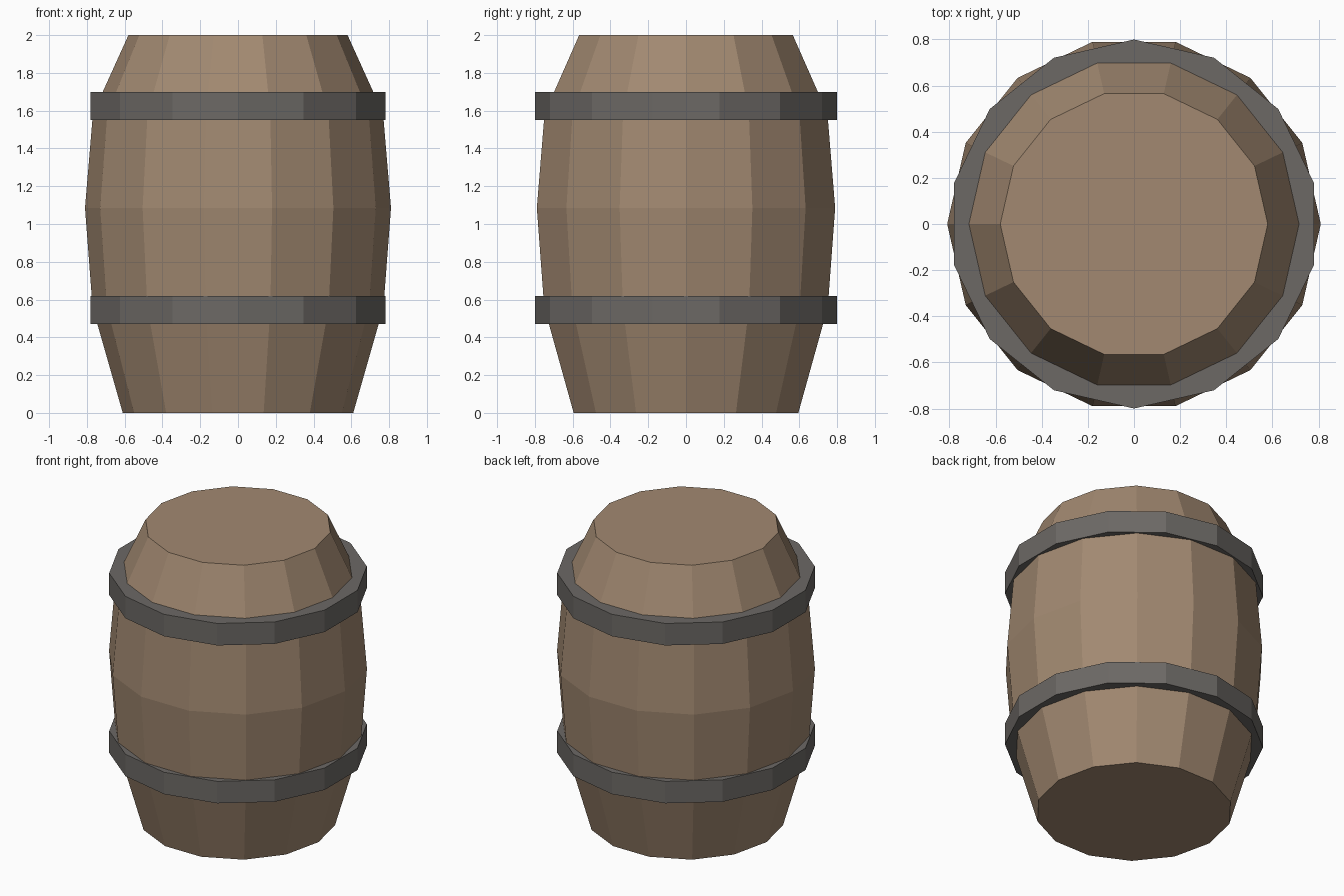
import bpy, bmesh
from math import sin, cos, pi

if "Cube" in bpy.data.objects:
    bpy.data.objects.remove(bpy.data.objects["Cube"])

SIDES = 14


def material(name, rgb):
    mat = bpy.data.materials.new(name)
    mat.diffuse_color = (*rgb, 1)
    mat.use_nodes = True
    mat.node_tree.nodes["Principled BSDF"].inputs["Base Color"].default_value = mat.diffuse_color
    return mat


def lathe(name, profile, mat, turn=0.0, closed=False):
    """Revolve (radius, z) points; cap the ends, or close the profile into a ring."""
    bm = bmesh.new()
    rings = []
    for r, z in profile:
        angles = [turn + 2 * pi * i / SIDES for i in range(SIDES)]
        rings.append([bm.verts.new((r * cos(a), r * sin(a), z)) for a in angles])
    pairs = list(zip(rings, rings[1:]))
    if closed:
        pairs.append((rings[-1], rings[0]))
    else:
        bm.faces.new(rings[0])
        bm.faces.new(rings[-1])
    for low, high in pairs:
        for i in range(SIDES):
            j = (i + 1) % SIDES
            bm.faces.new((low[i], low[j], high[j], high[i]))
    bmesh.ops.recalc_face_normals(bm, faces=bm.faces)
    mesh = bpy.data.meshes.new(name)
    bm.to_mesh(mesh)
    bm.free()
    mesh.materials.append(mat)
    obj = bpy.data.objects.new(name, mesh)
    bpy.context.collection.objects.link(obj)
    return obj


wood = material("wood", (0.36, 0.25, 0.165))
iron = material("iron", (0.15, 0.14, 0.13))

# Bulging wooden body
lathe("barrel_body",
      [(0.61, 0), (0.77, 0.56), (0.81, 1.085), (0.768, 1.585), (0.58, 2)], wood)

# Iron hoops, with a corner on the y axis
for name, z in (("lower_hoop", 0.47), ("upper_hoop", 1.55)):
    top = z + 0.15
    lathe(name, [(0.69, z), (0.80, z), (0.80, top), (0.69, top)], iron,
          turn=pi / 2, closed=True)
